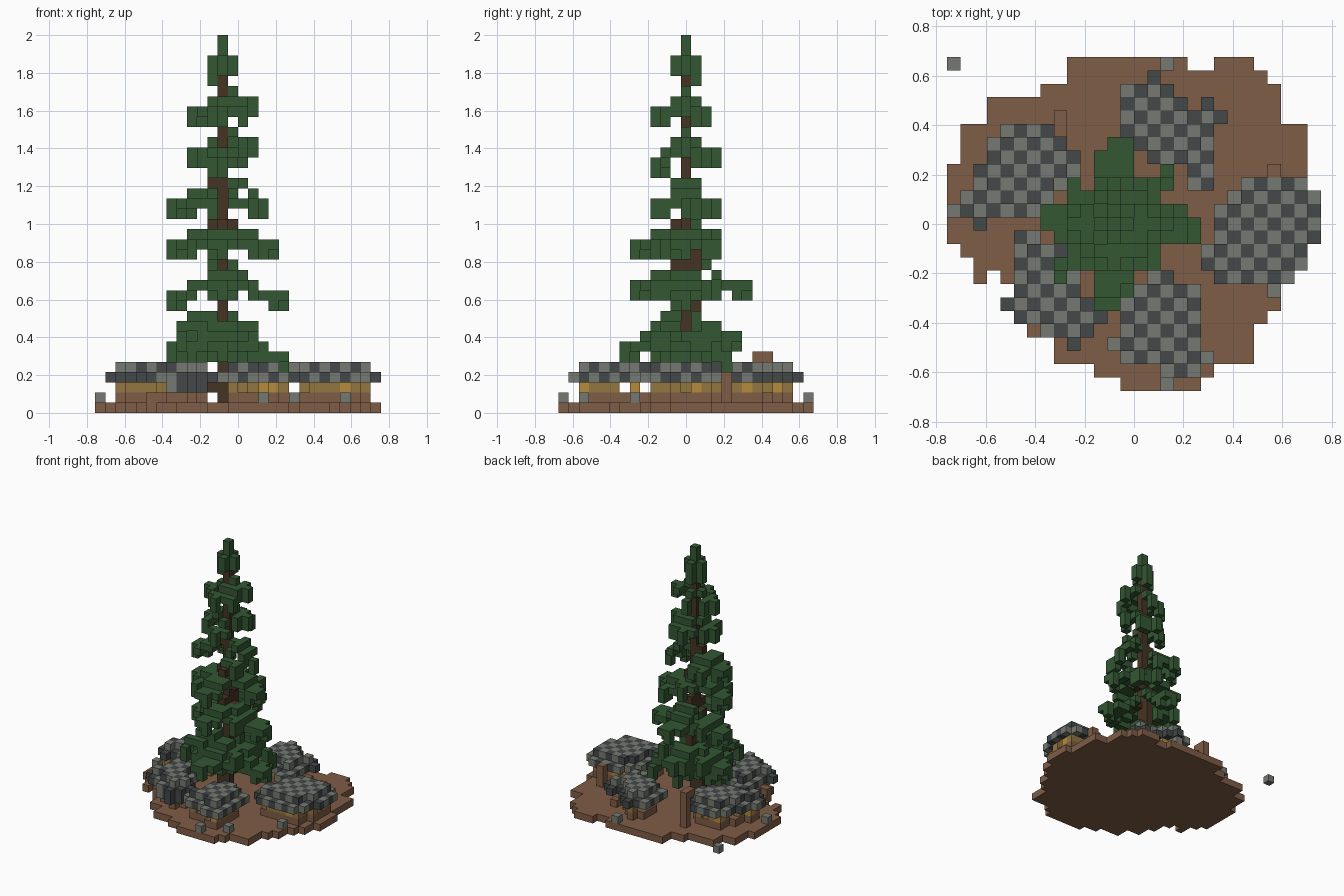
import bpy, bmesh, random
from mathutils import Vector

random.seed(7)
V = 2 / 37                      # edge length of one block
if "Cube" in bpy.data.objects:
    bpy.data.objects.remove(bpy.data.objects["Cube"])


def material(name, hexcode):
    rgb = [int(hexcode[n:n + 2], 16) / 255 for n in (0, 2, 4)]
    col = [c / 12.92 if c < 0.04 else ((c + 0.055) / 1.055) ** 2.4 for c in rgb] + [1]
    m = bpy.data.materials.new(name)
    m.use_nodes = True
    m.diffuse_color = col
    m.node_tree.nodes["Principled BSDF"].inputs["Base Color"].default_value = col
    return m


earth = material("earth brown", "7F5D46")
bark = material("dark bark", "453424")
needles = material("needle green", "335733")
light_slate = material("light slate", "767A72")
dark_slate = material("dark slate", "434849")
timber = material("golden timber", "92763F")
glow = material("lit amber", "B38B3F")

AXES = [Vector(a) for a in ((1, 0, 0), (-1, 0, 0), (0, 1, 0), (0, -1, 0), (0, 0, 1), (0, 0, -1))]


def blocks(name, cells, mats, rule=lambda c: 0):
    """Outer skin of a set of blocks; cell = (column, row from the back, layer)."""
    bm = bmesh.new()
    for c in sorted(cells):
        centre = Vector((c[0] - 13.5, 12 - c[1], c[2] + 0.5))
        for n in AXES:
            if (c[0] + int(n.x), c[1] - int(n.y), c[2] + int(n.z)) in cells:
                continue
            u = Vector((n.y, n.z, n.x))
            w = n.cross(u)
            quad = [bm.verts.new((centre + (n + u * a + w * b) / 2) * V)
                    for a, b in ((-1, -1), (1, -1), (1, 1), (-1, 1))]
            bm.faces.new(quad).material_index = rule(c)
    bmesh.ops.remove_doubles(bm, verts=bm.verts, dist=V / 100)
    mesh = bpy.data.meshes.new(name)
    bm.to_mesh(mesh)
    bm.free()
    for m in mats:
        mesh.materials.append(m)
    ob = bpy.data.objects.new(name, mesh)
    bpy.context.collection.objects.link(ob)
    return ob


def fill(first_row, spans):
    return {(i, first_row + r) for r, (a, b) in enumerate(spans) for i in range(a, b + 1)}


def near(c):
    return [(c[0] + 1, c[1]), (c[0] - 1, c[1]), (c[0], c[1] + 1), (c[0], c[1] - 1)]


def inner(area):
    return {c for c in area if all(n in area for n in near(c))}


# Ground slab
ground = fill(0, [(9, 17), (9, 23), (7, 24), (3, 24), (3, 24), (1, 26), (1, 26), (1, 26),
                  (0, 26), (0, 26), (0, 27), (0, 27), (0, 27), (0, 27), (1, 26), (2, 26),
                  (2, 25), (5, 24), (5, 24), (6, 23), (6, 22), (8, 22), (8, 22), (11, 19),
                  (13, 18)])
ground |= {(20, 0), (21, 0), (22, 0)}
ground -= {(3, 16)}
blocks("ground", {(i, r, 0) for i, r in ground}, [earth])

# Huts: checked roof with a lower rim, plinth and broken walls
huts = {
    "west": fill(5, [(4, 7), (3, 8), (3, 9), (2, 9), (2, 8), (1, 7), (1, 7), (2, 2)]),
    "north": fill(1, [(15, 15), (13, 16), (13, 17), (13, 20), (13, 19), (13, 19), (15, 19),
                      (18, 19), (18, 19)]) | {(19, 3)},
    "east": fill(9, [(22, 26), (21, 27), (20, 27), (20, 27), (20, 27), (19, 26), (19, 26),
                     (20, 25)]),
    "south": fill(16, [(15, 16), (14, 18), (13, 18), (13, 18), (13, 18), (12, 18), (13, 18),
                       (16, 18)]),
    "southwest": fill(13, [(5, 6), (5, 8), (5, 9), (5, 9), (5, 9), (4, 10), (5, 11), (7, 10),
                           (9, 9)]),
}
for name, area in huts.items():
    core = inner(area)
    roof = {(i, r, 4 if (i, r) in core else 3) for i, r in area}
    if name == "southwest":
        roof |= {(i, r, 2) for i, r in area if r > 19}
    blocks(name + "_hut_roof", roof, [dark_slate, light_slate], lambda c: (c[0] + c[1]) % 2)
    blocks(name + "_hut_plinth", {(i, r, 1) for i, r in core}, [earth])
    ring = core - inner(core)
    walls = {(i, r, k) for i, r in ring if random.random() < 0.6 for k in (2, 3)}
    blocks(name + "_hut_walls", walls, [timber, glow],
           lambda c: int((c[0] * 3 + c[1] * 5) % 7 == 0))

# Loose stones and standing posts
stones = {(0, 0), (16, 0), (0, 11), (24, 17), (19, 22), (16, 24)}
blocks("stones", {(i, r, 1) for i, r in stones}, [light_slate])
posts = {(8, 4, k) for k in range(1, 6)} | {(8, 5, 5)} | {(24, 8, k) for k in range(1, 4)}
blocks("posts", posts, [earth])

# Tree: trunk plus drooping branches, listed as (start layer, reach)
trunk = {(12, 12, k) for k in range(1, 34)}
trunk |= {(12, 11, k) for k in range(6, 16)} | {(13, 12, 16), (13, 12, 17)}
trunk |= {(11, 12, 2), (11, 12, 3)}
branches = {
    (-1, 0): [(30, 3), (26, 3), (22, 5), (18, 5), (13, 5), (8, 5), (6, 4)],
    (1, 0): [(31, 3), (27, 3), (22, 4), (18, 5), (13, 6), (7, 6)],
    (0, 1): [(30, 3), (25, 3), (18, 5), (14, 5), (8, 6)],
    (0, -1): [(30, 2), (26, 3), (18, 3), (14, 6), (9, 5), (7, 4)],
    (-1, 1): [(26, 2), (17, 3), (9, 4), (7, 3)],
    (1, 1): [(30, 2), (21, 3), (13, 3), (8, 3)],
    (-1, -1): [(21, 3), (13, 3), (8, 3)],
    (1, -1): [(26, 2), (17, 3), (9, 3), (7, 4)],
}
green = {(12, 12, k) for k in (34, 35, 36)}
green |= {(12 + a, 12 + b, k) for a, b in near((0, 0)) for k in (33, 34)}
green |= {(11, 12, 32), (13, 12, 31), (12, 11, 32)}
for (dx, dy), tiers in branches.items():
    for start, reach in tiers:
        fall = 2 if reach < 5 else 3
        for d in range(1, reach + 1):
            x, y, k = 12 + dx * d, 12 + dy * d, start - round(fall * (d - 1) / reach)
            if d == 1 and reach > 4 and start > 9:
                trunk.add((x, y, k))
            else:
                green.add((x, y, k))
            # Sideways sprays along the middle of the branch
            if 1 < d < reach or (reach > 4 and d > 1):
                for s in (-1, 1):
                    if d < reach or s > 0:
                        sx, sy = (x + s, y) if dx and dy else (x - dy * s, y + dx * s)
                        green.add((sx, sy, k))
                        if d == reach - 1 and s > 0:
                            green.add((sx, sy, k - 1))
            # Hanging tip
            if d == reach:
                green.add((x, y, k - 1))
# Dense skirt of the lowest boughs
for k, size in ((5, 3), (6, 4), (7, 3), (8, 2)):
    for a in range(-size, size + 1):
        for b in range(-size, size + 1):
            if size - 1 <= abs(a) + abs(b) <= size + 1 and random.random() < 0.75:
                green.add((12 + a, 12 + b, k))
blocks("tree_trunk", trunk, [bark])
blocks("tree_needles", green - trunk, [needles])
